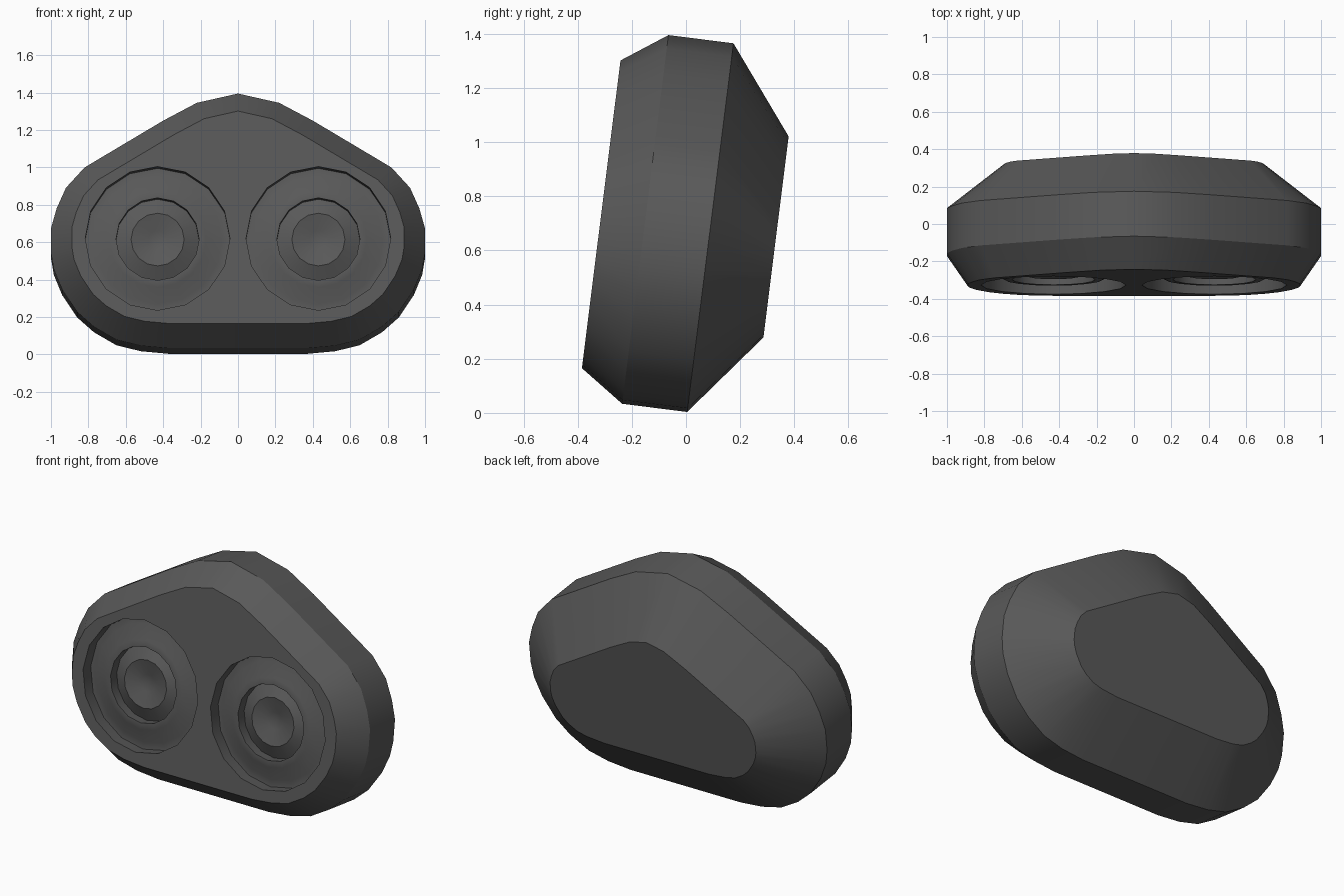
import bpy, bmesh, math
from mathutils import Vector, Matrix

if "Cube" in bpy.data.objects:
    bpy.data.objects.remove(bpy.data.objects["Cube"])

TILT = math.radians(7.15)

grey = bpy.data.materials.new("dark grey")
grey.diffuse_color = (0.1, 0.1, 0.1, 1)
grey.use_nodes = True
grey.node_tree.nodes["Principled BSDF"].inputs["Base Color"].default_value = grey.diffuse_color


def finish(bm, name):
    bmesh.ops.recalc_face_normals(bm, faces=bm.faces)
    me = bpy.data.meshes.new(name)
    bm.to_mesh(me)
    bm.free()
    me.materials.append(grey)
    ob = bpy.data.objects.new(name, me)
    bpy.context.collection.objects.link(ob)
    return ob


def inset(poly, dist):
    """Move every side of a clockwise outline inwards by dist."""
    out = []
    for i, p in enumerate(poly):
        a = (p - poly[i - 1]).normalized()
        b = (poly[(i + 1) % len(poly)] - p).normalized()
        n1, n2 = Vector((a.y, -a.x)), Vector((b.y, -b.x))
        out.append(p + (n1 + n2) * dist / (1 + n1.dot(n2)))
    return out


# Body outline, right half from the peak down, then mirrored
half = [(0, 1.376), (.22, 1.326), (.40, 1.23), (.82, .978), (.92, .868),
        (.97, .756), (1, .65), (1, .52), (.985, .43), (.94, .32), (.86, .20),
        (.77, .12), (.65, .05), (.52, .018), (.37, .004)]
outline = [Vector(p) for p in half]
outline += [Vector((-x, v)) for x, v in reversed(half[1:])]

# Body: four rings from the front plate to the back plate
bm = bmesh.new()
rings = []
for depth, amount in ((-.402, .112), (-.238, 0), (.004, 0), (.249, .308)):
    rings.append([bm.verts.new((p.x, depth, p.y)) for p in inset(outline, amount)])
for r, s in zip(rings, rings[1:]):
    for i in range(len(r)):
        bm.faces.new((r[i - 1], r[i], s[i], s[i - 1]))
bm.faces.new(rings[0])
bm.faces.new(rings[-1])
body = finish(bm, "body")

# Round stepped sockets: radius and depth below the front plate
profile = [(.387, -.1), (.387, .075), (.345, .075), (.26, .03), (.222, .03),
           (.222, .09), (.142, .05), (.05, .075), (0, .085)]
N = 16
for side in (-1, 1):
    bm = bmesh.new()
    loops = []
    for r, d in profile[:-1]:
        loops.append([bm.verts.new((side * .43 + r * math.cos(k * math.tau / N), -.402 + d,
                                    .575 + r * math.sin(k * math.tau / N))) for k in range(N)])
    for r, s in zip(loops, loops[1:]):
        for i in range(N):
            bm.faces.new((r[i - 1], r[i], s[i], s[i - 1]))
    bm.faces.new(loops[0])
    tip = bm.verts.new((side * .43, -.402 + profile[-1][1], .575))
    for i in range(N):
        bm.faces.new((loops[-1][i - 1], loops[-1][i], tip))
    cutter = finish(bm, "socket_cutter")
    cutter.hide_render = True
    mod = body.modifiers.new("socket", 'BOOLEAN')
    mod.operation = 'DIFFERENCE'
    mod.solver = 'EXACT'
    mod.object = cutter
    bpy.context.view_layer.objects.active = body
    bpy.ops.object.modifier_apply(modifier=mod.name)
    bpy.data.objects.remove(cutter)

# Lean the whole body back and shade it
body.data.transform(Matrix.Rotation(-TILT, 4, 'X'))
bpy.ops.object.select_all(action='DESELECT')
body.select_set(True)
bpy.context.view_layer.objects.active = body
bpy.ops.object.shade_smooth_by_angle(angle=math.radians(30))
